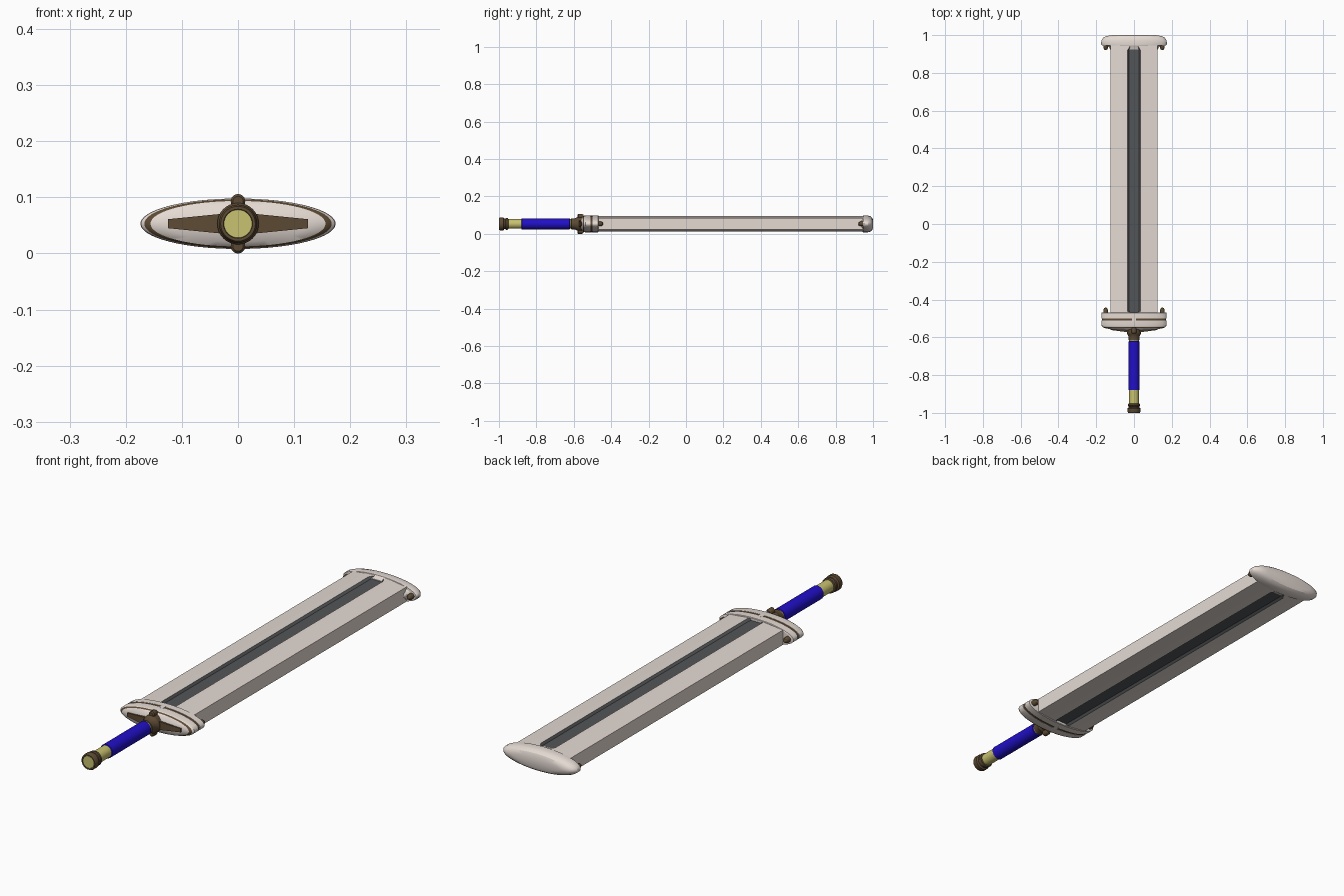
import bpy, bmesh, math

if "Cube" in bpy.data.objects:
    bpy.data.objects.remove(bpy.data.objects["Cube"])

CZ = 0.053  # height of the sword axis


def material(name, rgb):
    m = bpy.data.materials.new(name)
    m.diffuse_color = (*rgb, 1)
    m.use_nodes = True
    m.node_tree.nodes["Principled BSDF"].inputs["Base Color"].default_value = m.diffuse_color
    return m


IVORY = material("ivory", (0.78, 0.70, 0.65))
BROWN = material("bronze", (0.11, 0.07, 0.035))
GOLD = material("gold", (0.58, 0.54, 0.16))
BLUE = material("blue", (0.015, 0.005, 0.58))
DARK = material("dark_steel", (0.085, 0.09, 0.095))


def finish(name, bm, mats):
    bmesh.ops.recalc_face_normals(bm, faces=bm.faces)
    me = bpy.data.meshes.new(name)
    bm.to_mesh(me)
    bm.free()
    for m in mats:
        me.materials.append(m)
    ob = bpy.data.objects.new(name, me)
    bpy.context.collection.objects.link(ob)
    return ob


def skin(name, rings, mats, slots=None):
    """Bridge matching closed rings of points; slots gives a material per band."""
    bm = bmesh.new()
    vs = [[bm.verts.new(p) for p in r] for r in rings]
    n = len(vs[0])
    slots = slots or [0] * (len(rings) - 1)
    for k in range(len(vs) - 1):
        for i in range(n):
            j = (i + 1) % n
            f = bm.faces.new((vs[k][i], vs[k][j], vs[k + 1][j], vs[k + 1][i]))
            f.material_index = slots[k]
    bm.faces.new(vs[0]).material_index = slots[0]
    bm.faces.new(vs[-1]).material_index = slots[-1]
    return finish(name, bm, mats)


def loft(name, sections, mats, slots=None, cx=0, cz=CZ, n=32):
    """Ellipses (y, rx[, rz]) stacked along the sword axis."""
    rings = []
    for s in sections:
        y, rx, rz = s[0], s[1], s[-1]
        rings.append([(cx + rx * math.cos(2 * math.pi * i / n), y,
                       cz + rz * math.sin(2 * math.pi * i / n)) for i in range(n)])
    return skin(name, rings, mats, slots)


# Blade: eight-sided slab
half = [(0.125, 0.031), (0.035, 0.041), (-0.035, 0.041), (-0.125, 0.031)]
profile = half + [(-x, -z) for x, z in half]
blade = skin("blade", [[(x, y, CZ + z) for x, z in profile] for y in (-0.50, 0.96)],
             [IVORY, DARK])

# Dark fuller grooves cut in both faces
for side in (1, -1):
    rings = []
    for z, w in ((0.033, 0.026), (0.049, 0.043)):
        e = w - 0.034
        q = [(w, 0.92), (w * 0.5, 0.948 + e), (-w * 0.5, 0.948 + e), (-w, 0.92),
             (-w, -0.46), (-w * 0.5, -0.488 - e), (w * 0.5, -0.488 - e), (w, -0.46)]
        rings.append([(x, y, CZ + side * z) for x, y in q])
    cutter = skin("fuller_cutter", rings, [DARK])
    cutter.hide_render = True
    mod = blade.modifiers.new("fuller", "BOOLEAN")
    mod.object = cutter
    mod.operation = "DIFFERENCE"
    mod.solver = "EXACT"
    mod.material_mode = "TRANSFER"
    bpy.context.view_layer.objects.active = blade
    bpy.ops.object.modifier_apply(modifier=mod.name)
    bpy.data.objects.remove(cutter)

# Flared tip cap, with a flat oval end
loft("tip_cap", [(0.925, 0.126, 0.036), (0.938, 0.134, 0.040), (0.945, 0.150, 0.043),
                 (0.946, 0.170, 0.0445), (0.952, 0.174, 0.045), (0.972, 0.173, 0.045),
                 (0.986, 0.163, 0.041), (0.995, 0.145, 0.034), (1.0, 0.115, 0.022)],
     [IVORY], n=64)

# Guard: ivory oval with bronze inlay bands and domed front
R = 0.173
guard = [(-0.468, 0.165), (-0.470, R), (-0.499, R), (-0.499, 0.169), (-0.511, 0.169),
         (-0.511, R), (-0.538, R), (-0.545, 0.167), (-0.551, 0.156), (-0.557, 0.125),
         (-0.566, 0.045)]
loft("guard", [(y, r, r * 0.26) for y, r in guard], [IVORY, BROWN],
     [0, 0, 0, 1, 0, 0, 0, 1, 0, 0], n=64)

# Ivory bridges across the band, bronze knobs above and below the collar
for s, word in ((1, "upper"), (-1, "lower")):
    skin(word + "_band_bridge",
         [[(x, y, CZ + s * z) for x, z in ((-.01, .035), (.01, .035), (.01, .0452), (-.01, .0452))]
          for y in (-0.516, -0.494)], [IVORY])
    loft(word + "_knob", [(-0.580, 0.009), (-0.576, 0.013), (-0.556, 0.013), (-0.548, 0.009)],
         [BROWN], cz=CZ + s * 0.04, n=20)

# Tapered bronze bar across the guard front
skin("guard_bar", [[(x, yb, CZ - h), (x, yb, CZ + h), (x, yf, CZ + h), (x, yf, CZ - h)]
                   for x, h, yf, yb in ((-0.125, 0.008, -0.561, -0.545),
                                        (-0.035, 0.017, -0.573, -0.55),
                                        (0.035, 0.017, -0.573, -0.55),
                                        (0.125, 0.008, -0.561, -0.545))], [BROWN])

# Bolts behind the guard and tip flanges
for s, word in ((1, "right"), (-1, "left")):
    for y0, d, end in ((-0.472, 1, "guard"), (0.950, -1, "tip")):
        loft(f"{word}_{end}_bolt",
             [(y0, 0.012), (y0 + d * 0.018, 0.012), (y0 + d * 0.026, 0.008), (y0 + d * 0.029, 0.003)],
             [BROWN], cx=s * 0.15, n=16)

# Handle: collar, gold rings, blue grip, pommel
loft("collar", [(-0.615, 0.024), (-0.613, 0.029), (-0.600, 0.029), (-0.590, 0.031),
                (-0.580, 0.037), (-0.555, 0.037)], [BROWN])
loft("handle_core", [(-0.96, 0.0255), (-0.60, 0.0255)], [GOLD])
loft("grip", [(-0.880, 0.0255), (-0.878, 0.029), (-0.622, 0.029), (-0.620, 0.0255)], [BLUE])
loft("pommel", [(-0.950, 0.026), (-0.952, 0.031), (-0.962, 0.032), (-0.965, 0.028),
                (-0.972, 0.028), (-0.976, 0.034), (-0.994, 0.034), (-1.0, 0.031), (-1.0, 0.026),
                (-0.997, 0.025)], [BROWN])
loft("pommel_disc", [(-0.990, 0.025), (-0.999, 0.025)], [GOLD])

# Smooth shading with crisp edges
bpy.ops.object.select_all(action="SELECT")
bpy.context.view_layer.objects.active = blade
bpy.ops.object.shade_smooth_by_angle(angle=math.radians(28))
